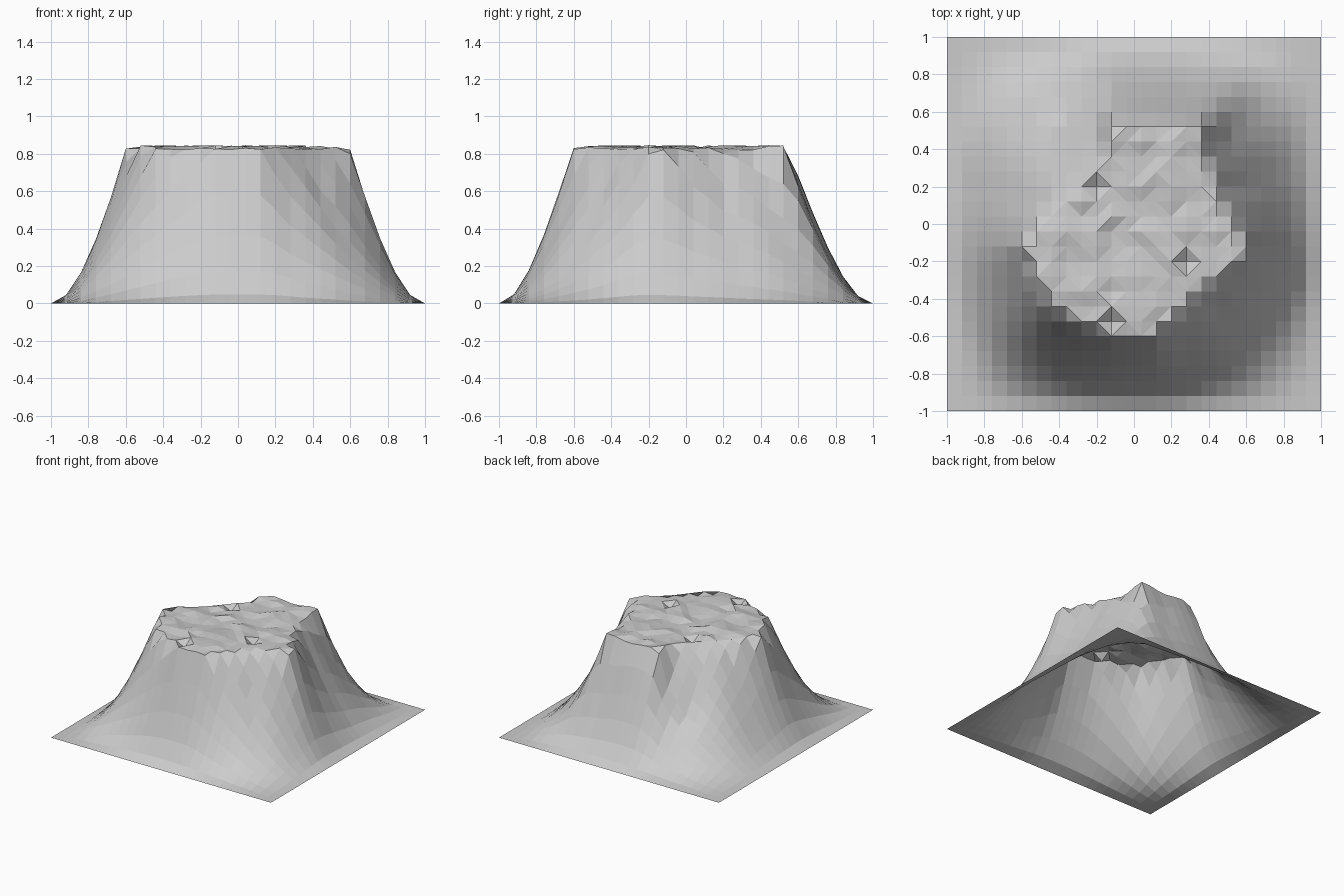
import bpy, bmesh, math, random

if "Cube" in bpy.data.objects:
    bpy.data.objects.remove(bpy.data.objects["Cube"])

random.seed(4)
N = 25            # cells per side
TOP = 0.82        # plateau height

# outline of the plateau rim, seen from above
RIM = [(0.6, -0.12), (0.52, 0.03), (0.43, 0.15), (0.385, 0.36), (0.37, 0.53), (0.2, 0.53),
       (-0.11, 0.53), (-0.14, 0.36), (-0.26, 0.22), (-0.43, 0.1), (-0.53, 0.02),
       (-0.6, -0.12), (-0.54, -0.28), (-0.44, -0.45), (-0.3, -0.53), (-0.12, -0.6),
       (0.12, -0.6), (0.21, -0.52), (0.36, -0.36), (0.5, -0.27), (0.6, -0.19)]


def dome(x, y):
    return ((1 - x * x) * (1 - y * y)) ** 2


# strength of the dome for each direction, so it reaches TOP at the rim
GAIN = sorted((math.atan2(y, x) % math.tau, TOP / dome(x, y)) for x, y in RIM)
GAIN = [(GAIN[-1][0] - math.tau, GAIN[-1][1])] + GAIN + [(GAIN[0][0] + math.tau, GAIN[0][1])]


def gain(x, y):
    a = math.atan2(y, x) % math.tau
    for (a0, g0), (a1, g1) in zip(GAIN, GAIN[1:]):
        if a0 <= a <= a1:
            return g0 + (g1 - g0) * (a - a0) / (a1 - a0)
    return 1.5


def height(x, y):
    h = gain(x, y) * dome(x, y)
    # gully at the back left
    h -= 0.09 * math.exp(-((x + 0.36) ** 2 + (y - 0.5) ** 2) / 0.01)
    if h >= TOP - 0.004:
        h = TOP + random.uniform(0, 0.026)   # rubble on the flat top
    if max(abs(x), abs(y)) > 0.999:
        h = 0
    return max(h, 0)


# open terrain sheet
bm = bmesh.new()
bmesh.ops.create_grid(bm, x_segments=N, y_segments=N, size=1)
for v in bm.verts:
    v.co.z = height(v.co.x, v.co.y)
# a few small pits in the top
bm.verts.ensure_lookup_table()
for px, py in [(-0.2, 0.2), (-0.12, -0.52), (0.28, -0.2)]:
    v = min(bm.verts, key=lambda w: (w.co.x - px) ** 2 + (w.co.y - py) ** 2)
    v.co.z = min(v.co.z, 0.79)
# split the uneven top faces into triangles
top = [f for f in bm.faces if min(v.co.z for v in f.verts) > 0.75]
bmesh.ops.triangulate(bm, faces=top)
me = bpy.data.meshes.new("plateau_hill")
bm.to_mesh(me)
bm.free()
hill = bpy.data.objects.new("plateau_hill", me)
bpy.context.collection.objects.link(hill)
